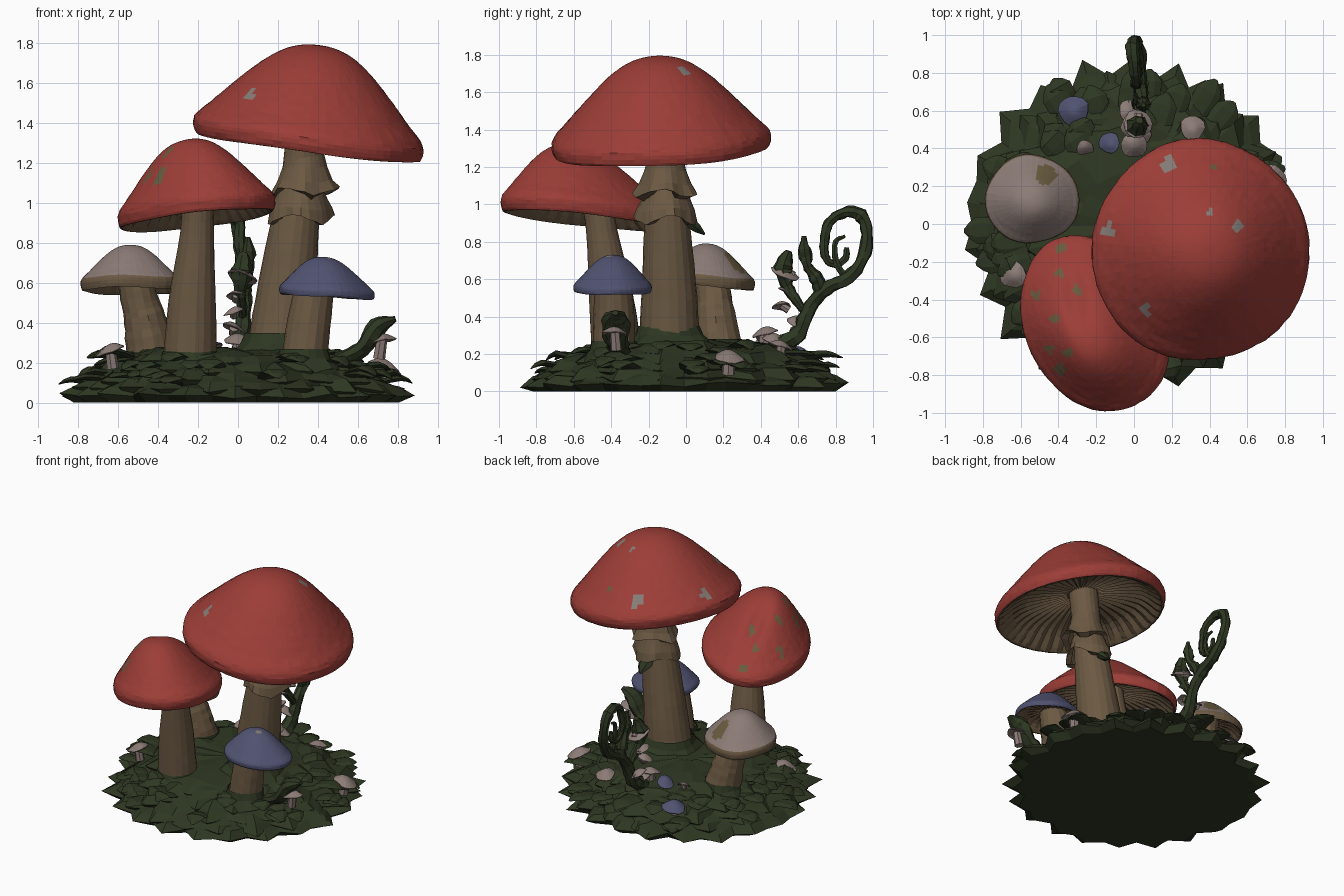
import bpy, bmesh, math, random
from mathutils import Vector

if "Cube" in bpy.data.objects:
    bpy.data.objects.remove(bpy.data.objects["Cube"])
random.seed(7)
TAU = math.tau
U = random.uniform


def mat(name, r, g, b):
    m = bpy.data.materials.new(name)
    m.diffuse_color = (r, g, b, 1)
    m.use_nodes = True
    m.node_tree.nodes["Principled BSDF"].inputs["Base Color"].default_value = m.diffuse_color
    return m


RED = mat("cap_red", 0.335, 0.047, 0.038)
TAN = mat("stem_tan", 0.148, 0.10, 0.056)
MOSS = mat("moss_green", 0.027, 0.038, 0.016)
PALE = mat("pale_mauve", 0.26, 0.20, 0.182)
BLUE = mat("slate_blue", 0.082, 0.086, 0.166)
SPOT = mat("spot_grey", 0.23, 0.20, 0.18)
OLIVE = mat("spot_olive", 0.14, 0.105, 0.05)


def loft(name, rings, mats, matfn=None, ends=True):
    """Skin a list of point rings; matfn(ring index, face centre) picks the slot."""
    bm = bmesh.new()
    vs = [[bm.verts.new(p) for p in r] for r in rings]
    n = len(vs[0])
    for i in range(len(vs) - 1):
        for j in range(n):
            k = (j + 1) % n
            f = bm.faces.new((vs[i][j], vs[i][k], vs[i + 1][k], vs[i + 1][j]))
            if matfn:
                f.material_index = matfn(i, f.calc_center_median())
    if ends:
        bm.faces.new(vs[0][::-1])
        f = bm.faces.new(vs[-1])
        if matfn:
            f.material_index = matfn(len(vs) - 2, f.calc_center_median())
    bmesh.ops.recalc_face_normals(bm, faces=bm.faces)
    me = bpy.data.meshes.new(name)
    bm.to_mesh(me)
    bm.free()
    for m in mats:
        me.materials.append(m)
    ob = bpy.data.objects.new(name, me)
    bpy.context.collection.objects.link(ob)
    return ob


def spline(pts, sub):
    """Smooth path through points (any dimension)."""
    P = [Vector(p) for p in pts]
    P = [2 * P[0] - P[1]] + P + [2 * P[-1] - P[-2]]
    out = []
    for i in range(1, len(P) - 2):
        a, b, c, d = P[i - 1:i + 3]
        for s in range(sub + (i == len(P) - 3)):
            t = s / sub
            out.append(0.5 * (2 * b + (c - a) * t + (2 * a - 5 * b + 4 * c - d) * t * t + (3 * b - a - 3 * c + d) * t ** 3))
    return out


def tube(name, pts, radii, m, seg=8, ref=(1, 0, 0), flat=1.0, rough=0.0, sub=4):
    """Tube along a smooth path with varying radius."""
    path = spline([(*p, r) for p, r in zip(pts, radii)], sub)
    rings = []
    for i, q in enumerate(path):
        t = (path[min(i + 1, len(path) - 1)] - path[max(i - 1, 0)]).to_3d().normalized()
        a = Vector(ref)
        a = (a - t * a.dot(t)).normalized()
        b = t.cross(a)
        ring = []
        for j in range(seg):
            w = q[3] * (1 + U(-rough, rough))
            ring.append(q.to_3d() + a * w * math.cos(TAU * j / seg) + b * w * flat * math.sin(TAU * j / seg))
        rings.append(ring)
    return loft(name, rings, [m])


def cap(name, c, rx, ry, H, tilt, mats, shift=(0, 0), lip=None, seg=40, spots=(), edge=8, wob=0.02, dent=0.0, sub=2, shear=0):
    """Mushroom cap: domed top, rolled lip and ridged gills. c is the rim centre."""
    lip = lip or 0.17 * H
    prof = [(0.02, H), (0.09, .995 * H), (.18, .97 * H), (.27, .925 * H), (.37, .845 * H), (.48, .73 * H), (.6, .575 * H),
            (.74, .38 * H), (.87, .19 * H), (.97, .05 * H), (1.0, -.3 * lip), (.97, -lip),
            (.90, -.75 * lip), (.72, .05 * H), (.45, .13 * H), (.16, .18 * H)]
    ph = U(0, 6)
    rings = []
    for i, (r, h) in enumerate(spline(prof, sub)):
        i /= sub
        ring = []
        k = max(0, h / H) if i < 10 else 0
        for j in range(seg):
            t = TAU * j / seg
            w = 1 + r * wob * (math.sin(3 * t + ph) + .6 * math.sin(5 * t + 2 * ph)) + U(-.005, .005)
            x, y = r * w * math.cos(t), r * w * math.sin(t)
            z = h + tilt[0] * x + tilt[1] * y + r * r * wob * .7 * rx * math.sin(4 * t + ph)
            if i > 11.5:
                z += rx * .014 * (-1) ** j
            if i < 10 and dent:      # pinched crease toward the back
                z -= dent * math.exp(-((x + .1) / .16) ** 2 - ((y - .45) / .3) ** 2)
            ring.append((c[0] + shift[0] * k + rx * x + shear * y, c[1] + shift[1] * k + ry * y, c[2] + z))
        rings.append(ring)

    def pick(i, p):
        if i >= edge * sub:
            return 1
        for sx, sy, sr, slot in spots:
            if math.hypot(p.x - sx, p.y - sy) < sr:
                return slot
        return 0
    return loft(name, rings, mats, pick)


def skirt(name, c, prof, m, seg=24, wave=.1, dz=.03):
    """Wavy collar around a stem; prof is (radius, height)."""
    ph = U(0, 6)
    rings = []
    for i, (r, z) in enumerate(prof):
        e = i / (len(prof) - 1)
        ring = []
        for j in range(seg):
            t = TAU * j / seg
            w = r * (1 + e * wave * (math.sin(4 * t + ph) + .5 * math.sin(7 * t)) + e * U(-.03, .03))
            ring.append((c[0] + w * math.cos(t), c[1] + w * math.sin(t), z + e * e * dz * (math.sin(3 * t + ph) + U(-.4, .4))))
        rings.append(ring)
    return loft(name, rings, [m], ends=False)


# --- mossy ground: stacked ragged layers ---
for i, (R, z, drop) in enumerate([(.855, .09, .055), (.80, .135, .07), (.73, .18, .07), (.66, .225, .07), (.56, .25, .05)]):
    seg = 44 - 4 * i
    jags = [U(.02, .07) if j % 2 else U(-.09, 0) for j in range(seg)]

    def ring(s, zz, jag, nz):
        out = []
        for j in range(seg):
            a = TAU * j / seg
            q = R * s + jag * jags[j]
            out.append((q * math.cos(a) - .015, q * math.sin(a) - .01, max(0, zz + U(-nz, nz))))
        return out
    low = 0 if i == 0 else z - drop - .04
    loft("moss_layer_%d" % i, [ring(.15, z + .02, 0, .01), ring(.5, z + .02, 0, .015), ring(.8, z + .01, .3, .02),
                               ring(.93, z - drop * .4, .7, .02), ring(1, z - drop, 1, .015),
                               ring(.93, low, .6, 0), ring(.2, low, 0, 0)], [MOSS])

# --- broad moss flakes over the mound, fuller at the left edge ---
flakes = [(U(0, TAU), U(.45, .80), 0) for i in range(60)] + [(math.pi + .3 + U(-.25, .2), .66, .06) for i in range(5)]
for a, R, lift in flakes:
    z = .265 - .06 * (R / .6) ** 2 if R < .6 else .205 - .16 * (R - .6) / .28
    d = Vector((math.cos(a), math.sin(a), 0))
    L, up = U(.08, .12), U(0, .04)
    p = d * R + Vector((0, 0, z + lift))
    tube("moss_flake", [p - d * .08, p + d * L * .4 + Vector((0, 0, up)), p + d * L + Vector((0, 0, up * .3 - .01))],
         [.06, .07, .01], MOSS, 6, (-d.y, d.x, 0), .25, sub=2)

# --- stems ---
tube("large_stem", [(.20, -.09, .2), (.235, -.09, .5), (.28, -.10, .85), (.32, -.11, 1.15), (.35, -.12, 1.45)],
     [.165, .15, .125, .10, .10], TAN, 20, rough=.012)
tube("second_stem", [(-.24, -.37, .2), (-.23, -.40, .5), (-.205, -.45, .85), (-.2, -.48, 1.06)],
     [.135, .12, .085, .08], TAN, 18, rough=.012)
tube("pale_stem", [(-.43, .18, .22), (-.46, .16, .38), (-.49, .15, .5), (-.52, .14, .64)],
     [.125, .11, .095, .09], TAN, 14, rough=.04)
tube("blue_stem", [(.33, -.385, .2), (.355, -.385, .4), (.39, -.39, .62)], [.115, .11, .095], TAN, 16, rough=.012)

# --- torn ring on the large stem ---
skirt("upper_ring", (.335, -.11), [(.095, 1.25), (.11, 1.18), (.135, 1.11), (.165, 1.06), (.12, 1.05)], TAN, dz=.03)
skirt("lower_ring", (.315, -.105), [(.11, 1.08), (.13, 1.02), (.15, .97), (.16, .915), (.125, .93)], TAN, dz=.035)
tube("ring_moss", [(.30, .0, .92), (.31, .05, .88), (.31, .10, .84)], [.04, .05, .01], MOSS, 6, flat=.6)

# --- moss collars at the stem bases ---
for x, y, r, z in [(.2, -.09, .165, .35), (-.24, -.37, .135, .26), (-.43, .18, .12, .28), (.33, -.385, .12, .27)]:
    skirt("stem_moss", (x, y), [(r * 1.0, z), (r * 1.12, z - .05), (r * 1.5, z - .12)], MOSS, 18, .06, .02)

# --- large caps ---
cap("large_cap", (.352, -.14, 1.358), .577, .587, .432, (-.075, .025), [RED, TAN, SPOT, OLIVE], (.055, -.015), lip=.08, seg=80,
    edge=11, wob=.01, sub=3,
    spots=[(.18, .32, .038, 2), (.55, -.01, .03, 2), (-.135, -.04, .042, 2), (.06, -.46, .032, 2), (.40, .06, .018, 2),
           (.43, .30, .025, 3)])
cap("second_cap", (-.21, -.53, .985), .385, .465, .335, (.035, -.05), [RED, TAN, OLIVE], (-.035, -.07), lip=.07, seg=72, edge=11,
    dent=.05, wob=.01, sub=3, shear=-.09,
    spots=[(x, y, .026, 2) for x, y in [(-.38, -.13), (-.39, -.26), (-.30, -.35), (-.42, -.50), (-.35, -.68),
                                        (-.52, -.38), (-.45, -.66), (-.39, -.77)]])
cap("pale_cap", (-.54, .13, .61), .25, .235, .18, (.0, -.02), [PALE, TAN, OLIVE], (.0, -.01), lip=.05, seg=40, edge=9,
    spots=[(-.46, .26, .055, 2)])
cap("blue_cap", (.44, -.39, .565), .24, .21, .165, (-.015, 0), [BLUE, TAN, SPOT], (-.01, 0), lip=.035, seg=40, edge=11,
    spots=[(.46, -.41, .02, 2)])

# --- curling fern ---
tube("fern_stalk", [(.02, .5, .24), (.02, .6, .31), (.03, .66, .45), (.03, .75, .55), (.03, .87, .61), (.02, .945, .71),
                    (0, .97, .84), (-.01, .935, .94), (0, .84, .955), (.01, .765, .90), (.01, .74, .80), (.02, .75, .71),
                    (.02, .80, .68), (.02, .85, .71), (.02, .86, .77)],
     [.06, .045, .038, .04, .036, .034, .032, .036, .03, .027, .027, .023, .02, .02, .012], MOSS, 7, rough=.18)
tube("fern_branch", [(.03, .72, .52), (.04, .70, .60), (.05, .655, .66), (.05, .635, .74), (.05, .63, .83)],
     [.028, .036, .026, .036, .012], MOSS, 7, rough=.2)
tube("fern_shoot", [(.03, .64, .42), (.02, .58, .50), (.01, .535, .58), (.02, .52, .66), (.03, .55, .75)],
     [.02, .026, .034, .055, .02], MOSS, 7, rough=.2)
tube("fern_tendril", [(.03, .85, .61), (.03, .80, .70), (.03, .80, .80), (.02, .85, .83)],
     [.02, .018, .015, .01], MOSS, 6, rough=.15)

# --- curled leaves at the right and back edge ---
tube("curled_leaf", [(.50, -.36, .21), (.62, -.37, .27), (.70, -.38, .38), (.79, -.38, .42)],
     [.06, .065, .075, .02], MOSS, 8, (0, 1, 0), .65, .12)
tube("back_leaf", [(0, .62, .19), (.0, .75, .20), (.0, .84, .18)], [.08, .07, .01], MOSS, 6, (1, 0, 0), .3, .1)

# --- tiny mushrooms: x, y, z of cap, radius, colour ---
for x, y, z, r, m in [(.02, .53, .63, .075, PALE), (-.01, .54, .535, .05, PALE), (-.02, .51, .455, .05, PALE),
                      (0, .42, .31, .07, PALE), (-.02, .60, .37, .06, PALE), (.03, .47, .28, .06, PALE),
                      (-.32, .60, .20, .08, BLUE), (-.13, .43, .27, .055, BLUE), (-.26, .40, .27, .045, PALE),
                      (.31, .51, .24, .065, PALE), (-.64, -.27, .26, .07, PALE), (.73, .23, .18, .08, PALE),
                      (.72, -.38, .31, .07, PALE)]:
    cap("tiny_cap", (x, y, z), r, r, r * .5, (U(-.03, .03), U(-.03, .03)), [m, TAN if r < .05 else PALE], seg=14, edge=11, wob=.05, sub=1)
    back = .05 if z > .36 else 0
    tube("tiny_stem", [(x * .98, y * .98 + back, z - (.02 if back else .09)), (x, y, z + r * .1)], [r * .45, r * .4], PALE, 7, sub=1)
